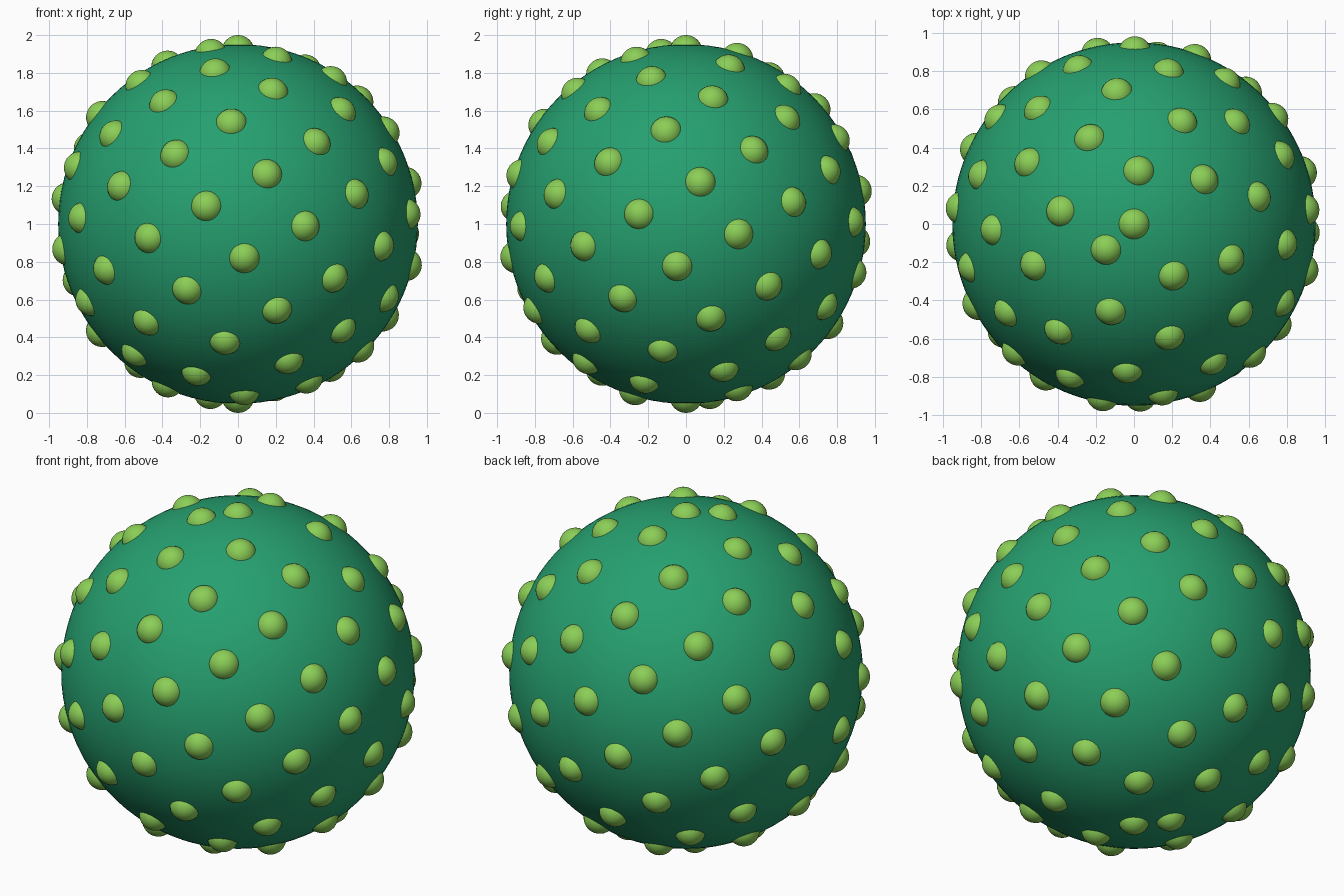
import bpy, math
from mathutils import Vector

if "Cube" in bpy.data.objects:
    bpy.data.objects.remove(bpy.data.objects["Cube"])

COUNT = 90                 # bumps, spread from pole to pole
BODY_R = 0.952
BUMP_R = 0.087
BUMP_D = 1.0 - BUMP_R      # distance of bump centres from the middle
CENTRE = Vector((0, 0, 1))


def material(name, rgb):
    m = bpy.data.materials.new(name)
    m.diffuse_color = (*rgb, 1)
    m.use_nodes = True
    m.node_tree.nodes["Principled BSDF"].inputs["Base Color"].default_value = m.diffuse_color
    return m


def ball(name, radius, segments, rings, mat, location):
    bpy.ops.mesh.primitive_uv_sphere_add(segments=segments, ring_count=rings,
                                         radius=radius, location=location)
    ob = bpy.context.object
    ob.name = name
    ob.data.materials.append(mat)
    bpy.ops.object.shade_smooth()
    return ob


dark_green = material("dark green", (0.019, 0.35, 0.16))
lime_green = material("lime green", (0.26, 0.62, 0.095))

# round body
ball("body", BODY_R, 96, 48, dark_green, CENTRE)

# bumps on a golden-angle spiral, all sharing one mesh
golden = math.pi * (3 - math.sqrt(5))
first = ball("bump_00", BUMP_R, 24, 16, lime_green, CENTRE + Vector((0, 0, BUMP_D)))
for i in range(1, COUNT):
    h = 1 - 2 * i / (COUNT - 1)
    r = math.sqrt(max(0, 1 - h * h))
    a = -golden * i
    direction = Vector((r * math.cos(a), r * math.sin(a), h))
    bump = bpy.data.objects.new(f"bump_{i:02d}", first.data)
    bump.location = CENTRE + direction * BUMP_D
    bump.rotation_euler = direction.to_track_quat('Z', 'Y').to_euler()
    bpy.context.collection.objects.link(bump)
